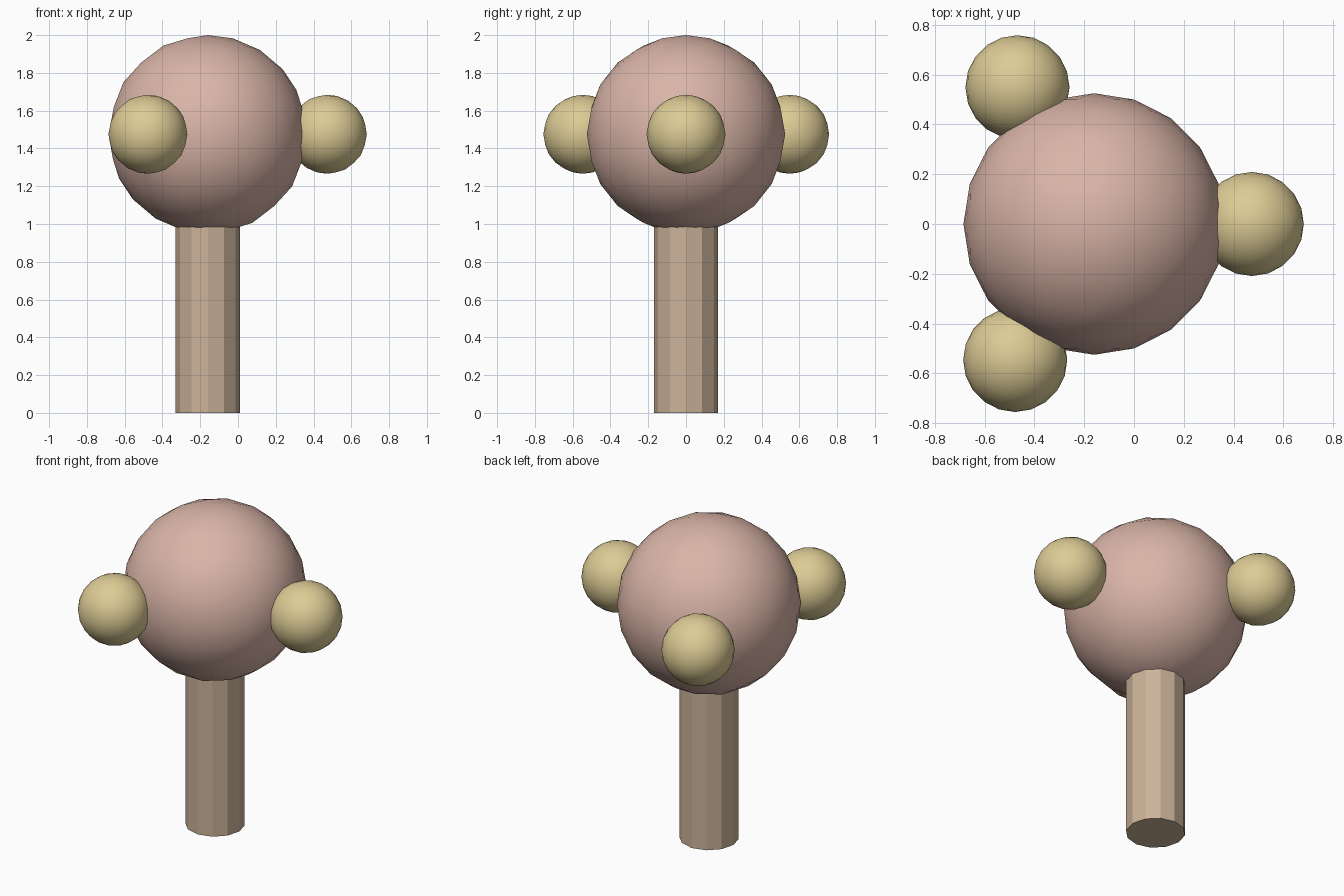
import bpy

if "Cube" in bpy.data.objects:
    bpy.data.objects.remove(bpy.data.objects["Cube"])

AXIS_X = -0.16
BALL_Z = 1.475


def finish(name, color, smooth=False):
    obj = bpy.context.object
    obj.name = name
    mat = bpy.data.materials.new(name + "_colour")
    mat.diffuse_color = (*color, 1)
    mat.use_nodes = True
    mat.node_tree.nodes["Principled BSDF"].inputs["Base Color"].default_value = mat.diffuse_color
    obj.data.materials.append(mat)
    if smooth:
        bpy.ops.object.shade_smooth()
    return obj


def ball(name, radius, location, color):
    bpy.ops.mesh.primitive_ico_sphere_add(subdivisions=3, radius=radius, location=location)
    return finish(name, color, smooth=True)


# Twelve-sided post, ending just inside the large ball
bpy.ops.mesh.primitive_cylinder_add(vertices=12, radius=0.17, depth=1.0,
                                    location=(AXIS_X, 0, 0.5))
finish("post", (0.60, 0.45, 0.32))

# Large central ball
ball("large_ball", 0.525, (AXIS_X, 0, BALL_Z), (0.70, 0.46, 0.39))

# Three small balls spaced evenly around the large one
for i, (x, y) in enumerate([(0.473, 0), (-0.468, 0.549), (-0.477, -0.546)]):
    ball(f"small_ball_{i + 1}", 0.209, (x, y, BALL_Z), (0.72, 0.60, 0.30))
